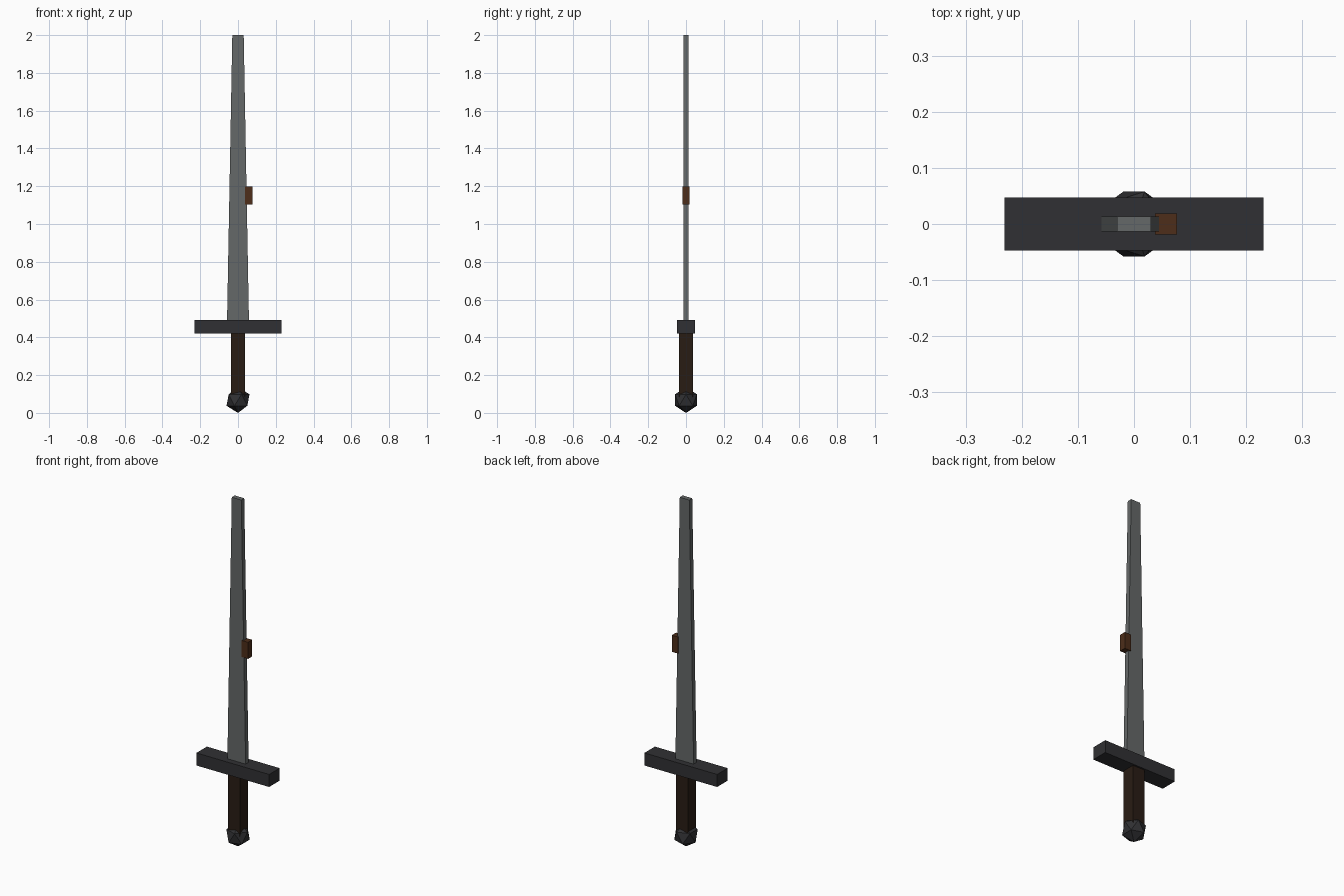
import bpy

if "Cube" in bpy.data.objects:
    bpy.data.objects.remove(bpy.data.objects["Cube"])


def material(name, rgb):
    m = bpy.data.materials.new(name)
    m.diffuse_color = (*rgb, 1)
    m.use_nodes = True
    m.node_tree.nodes["Principled BSDF"].inputs["Base Color"].default_value = m.diffuse_color
    return m


steel = material("steel", (0.13, 0.14, 0.14))
iron = material("dark_iron", (0.03, 0.03, 0.033))
leather = material("dark_leather", (0.022, 0.012, 0.007))
wood = material("brown", (0.075, 0.027, 0.01))


def box(name, x, y, z, mat, taper=1.0):
    """Box from (min, max) ranges; taper scales the top face along x."""
    bpy.ops.mesh.primitive_cube_add(size=1)
    ob = bpy.context.object
    ob.name = name
    for v in ob.data.vertices:
        top = v.co.z > 0
        co = [lo + (c + 0.5) * (hi - lo) for c, (lo, hi) in zip(v.co, (x, y, z))]
        if top:
            co[0] *= taper
        v.co = co
    ob.data.materials.append(mat)
    return ob


# Tapered blade with a blunt tip
box("blade", (-0.058, 0.058), (-0.0135, 0.0135), (0.485, 2.0), steel, taper=0.52)

# Crossguard
box("crossguard", (-0.231, 0.231), (-0.0475, 0.0475), (0.42, 0.492), iron)

# Square grip
box("grip", (-0.038, 0.038), (-0.038, 0.038), (0.07, 0.42), leather)

# Small block on the blade's right edge
box("blade_block", (0.037, 0.077), (-0.019, 0.019), (1.103, 1.198), wood)

# Faceted pommel
bpy.ops.mesh.primitive_ico_sphere_add(subdivisions=1, radius=0.068, location=(0, 0, 0.068))
pommel = bpy.context.object
pommel.name = "pommel"
pommel.data.materials.append(iron)
